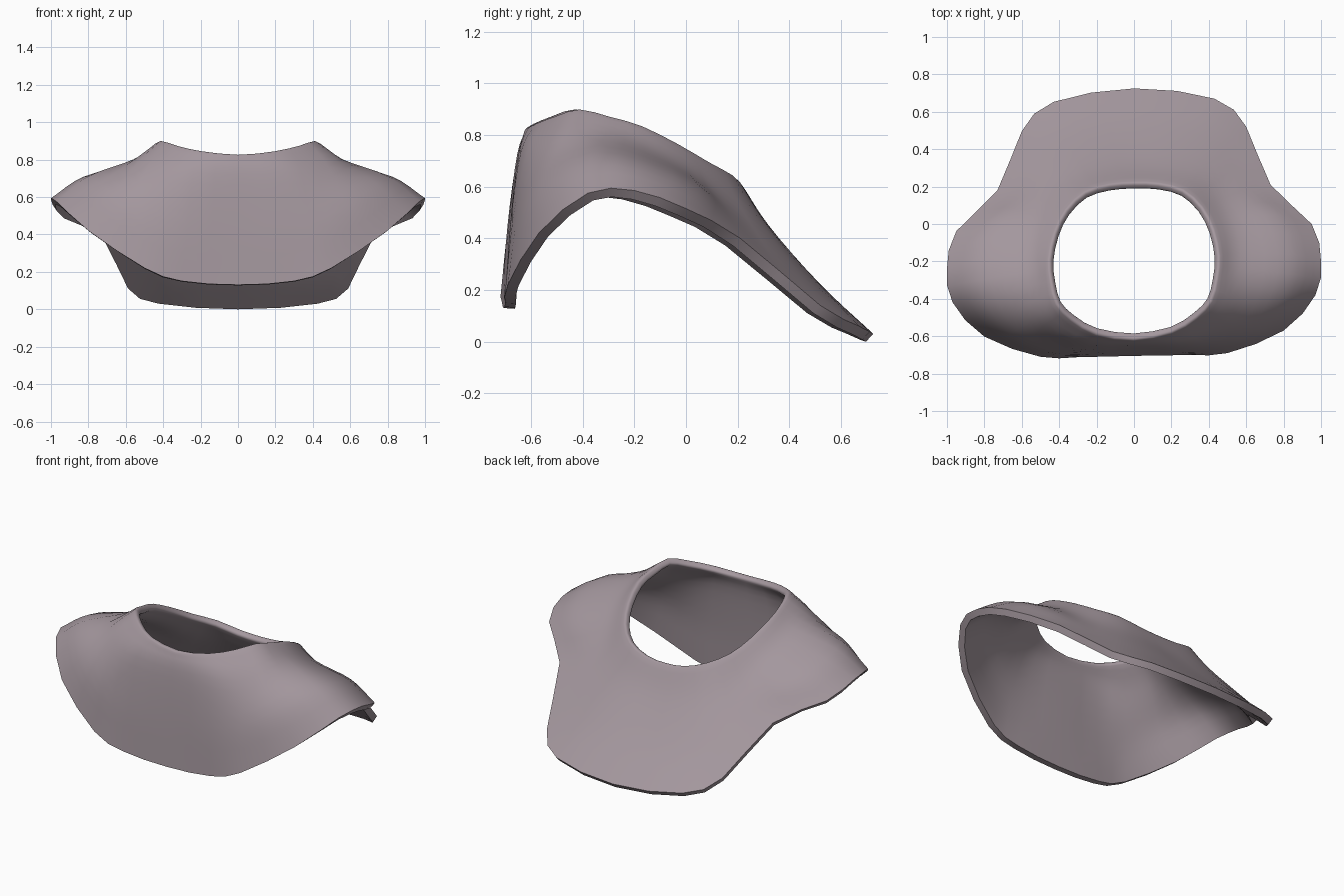
import bpy
import bmesh
from mathutils import Vector

default = bpy.data.objects.get("Cube")
if default:
    bpy.data.objects.remove(default, do_unlink=True)

AROUND = 2       # segments between neighbouring control points of a ring
OUTWARD = 4      # segments between neighbouring rings
THICKNESS = 0.042
LEAN = 0.04      # the right side sits a little further forward

# Half rings, from the centre of the chest round the left shoulder to the back
neck = [(0, -.62, .83), (.2, -.58, .85), (.33, -.5, .88), (.41, -.41, .905),
        (.44, -.29, .875), (.45, -.17, .84), (.42, -.03, .77), (.36, .09, .7),
        (.26, .18, .65), (.13, .215, .61), (0, .22, .6)]
collar = [(0, -.65, .72), (.24, -.64, .73), (.42, -.58, .73), (.53, -.47, .79),
          (.56, -.31, .8), (.57, -.16, .75), (.54, 0, .67), (.46, .13, .58),
          (.35, .27, .49), (.18, .32, .45), (0, .33, .43)]
shoulder = [(0, -.68, .45), (.27, -.68, .45), (.48, -.65, .5), (.66, -.56, .61),
            (.8, -.37, .71), (.83, -.16, .68), (.75, .05, .59), (.58, .18, .48),
            (.47, .4, .31), (.26, .5, .24), (0, .51, .23)]
hem = [(0, -.705, .13), (.3, -.7, .15), (.5, -.69, .22), (.8, -.57, .42),
       (.97, -.38, .575), (1, -.2, .585), (.95, 0, .515), (.73, .21, .4),
       (.6, .52, .14), (.43, .67, .06), (0, .725, .03)]


def spline(points, steps, closed):
    """Return a smooth chain of points that passes through the given points."""
    count = len(points)

    def pick(index):
        if closed:
            return points[index % count]
        if index < 0:
            return points[0] * 2 - points[1]
        if index >= count:
            return points[-1] * 2 - points[-2]
        return points[index]

    chain = []
    spans = count if closed else count - 1
    for i in range(spans):
        a, b, c, d = (pick(i + offset) for offset in (-1, 0, 1, 2))
        for step in range(steps):
            t = step / steps
            bend = (a * 2 - b * 5 + c * 4 - d) * t * t
            twist = (b * 3 - a - c * 3 + d) * t ** 3
            chain.append(b + ((c - a) * t + bend + twist) / 2)
    if not closed:
        chain.append(points[-1].copy())
    return chain


def full_ring(half):
    """Mirror a half ring across the centre line and smooth it."""
    left = [Vector(p) for p in half]
    right = [Vector((-p.x, p.y - LEAN * p.x, p.z)) for p in reversed(left[1:-1])]
    return spline(left + right, AROUND, True)


# Mantle surface: strips running from the neck opening down to the hem
rings = [full_ring(half) for half in (neck, collar, shoulder, hem)]
strips = [spline(list(strip), OUTWARD, False) for strip in zip(*rings)]
length = len(strips[0])
verts = [point for strip in strips for point in strip]
faces = []
for i in range(len(strips)):
    here = i * length
    after = (i + 1) % len(strips) * length
    for j in range(length - 1):
        faces.append((here + j, here + j + 1, after + j + 1, after + j))

mesh = bpy.data.meshes.new("shoulder_mantle")
mesh.from_pydata(verts, [], faces)
mantle = bpy.data.objects.new("shoulder_mantle", mesh)
bpy.context.collection.objects.link(mantle)

# Muted mauve material
mauve = bpy.data.materials.new("muted_mauve")
colour = (0.37, 0.31, 0.34, 1)
mauve.use_nodes = True
mauve.diffuse_color = colour
mauve.node_tree.nodes["Principled BSDF"].inputs["Base Color"].default_value = colour
mesh.materials.append(mauve)

# Thickness towards the inside
bpy.ops.object.select_all(action="DESELECT")
mantle.select_set(True)
bpy.context.view_layer.objects.active = mantle
shell = mantle.modifiers.new("thickness", "SOLIDIFY")
shell.thickness = THICKNESS
shell.offset = -1
bpy.ops.object.modifier_apply(modifier=shell.name)

# Rounded lip around the neck opening
bm = bmesh.new()
bm.from_mesh(mesh)
lip = [e for e in bm.edges if e.calc_face_angle(0) > 0.9
       and all(abs(v.co.x) < 0.5 and v.co.z > 0.5 for v in e.verts)]
bmesh.ops.bevel(bm, geom=lip, offset=THICKNESS * 0.35, segments=3,
                profile=0.5, affect="EDGES")
bm.to_mesh(mesh)
bm.free()

# Smooth faces with a crisp hem
bpy.ops.object.shade_smooth_by_angle(angle=0.8)

# Rest the lowest point on the ground
lowest = min(v.co.z for v in mesh.vertices)
for v in mesh.vertices:
    v.co.z -= lowest
